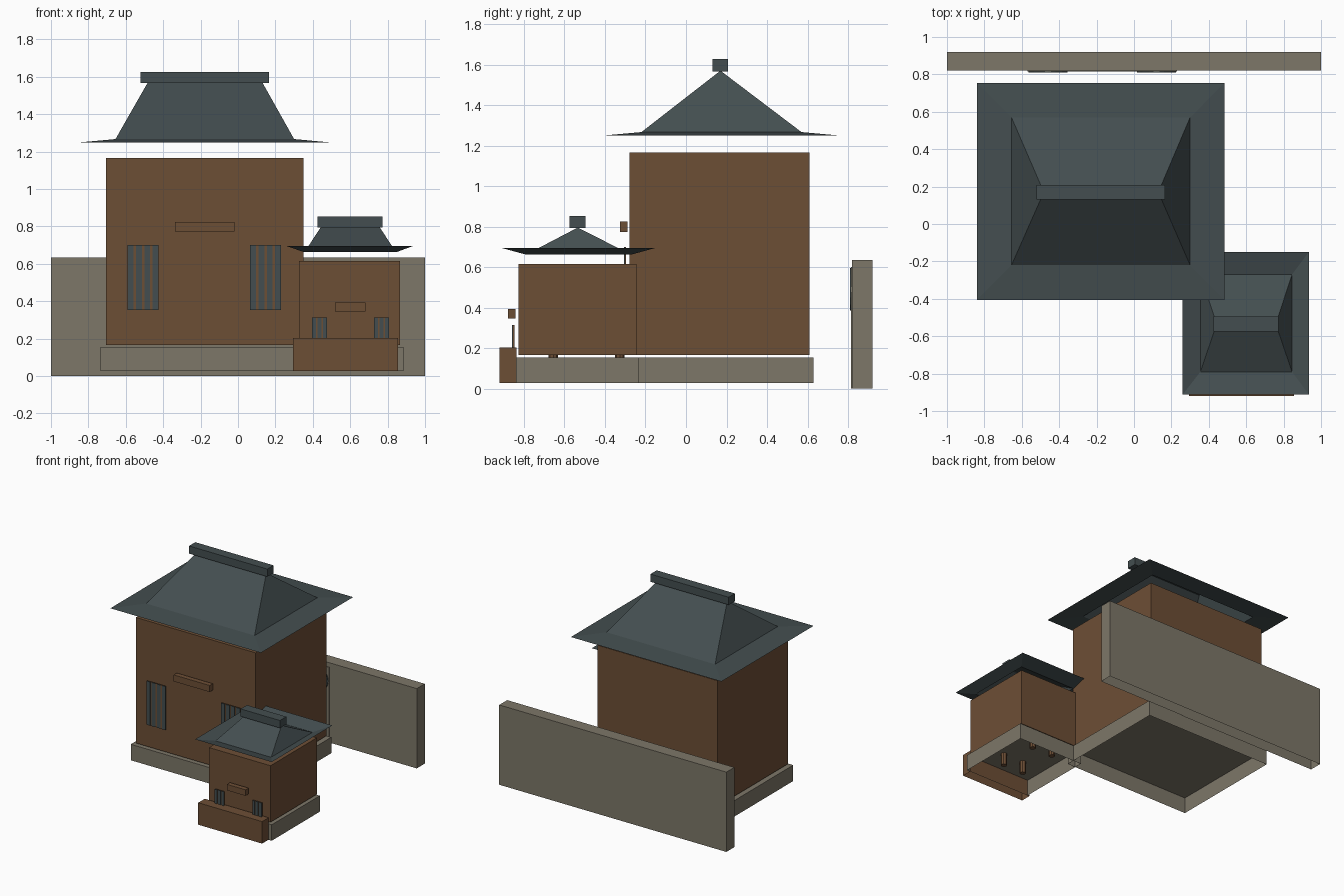
import bpy, bmesh, math

if "Cube" in bpy.data.objects:
    bpy.data.objects.remove(bpy.data.objects["Cube"])


def material(name, rgb):
    m = bpy.data.materials.new(name)
    m.diffuse_color = (*rgb, 1)
    m.use_nodes = True
    m.node_tree.nodes["Principled BSDF"].inputs["Base Color"].default_value = m.diffuse_color
    return m


STONE = material("warm grey stone", (0.205, 0.184, 0.139))
WOOD = material("brown timber", (0.152, 0.077, 0.036))
TILE = material("slate roof tile", (0.057, 0.076, 0.080))


def finish(name, bm, mat):
    mesh = bpy.data.meshes.new(name)
    bm.to_mesh(mesh)
    bm.free()
    mesh.materials.append(mat)
    ob = bpy.data.objects.new(name, mesh)
    bpy.context.collection.objects.link(ob)
    return ob


def box(name, x, y, z, mat, open_bottom=False):
    """Box from (min, max) ranges, optionally without its bottom face."""
    bm = bmesh.new()
    bmesh.ops.create_cube(bm, size=1)
    for v in bm.verts:
        v.co = [(r[0] + r[1]) / 2 + c * (r[1] - r[0]) for r, c in zip((x, y, z), v.co)]
    bm.normal_update()
    if open_bottom:
        low = [f for f in bm.faces if f.normal.z < -0.5]
        bmesh.ops.delete(bm, geom=low, context='FACES_ONLY')
    return finish(name, bm, mat)


def cylinder(name, centre, radius, depth, sides, mat, facing_front=False):
    bm = bmesh.new()
    bmesh.ops.create_cone(bm, cap_ends=True, segments=sides, radius1=radius,
                          radius2=radius, depth=depth)
    ob = finish(name, bm, mat)
    ob.location = centre
    if facing_front:
        ob.rotation_euler.x = math.pi / 2
    return ob


def hip_roof(name, outer, z_outer, inner, z_inner, ridge_x, ridge_y, z_ridge):
    """Open shell: flat eave skirt, then hipped slopes up to a ridge line."""
    bm = bmesh.new()

    def ring(r, z):
        x0, x1, y0, y1 = r
        return [bm.verts.new((x, y, z)) for x, y in ((x0, y0), (x1, y0), (x1, y1), (x0, y1))]

    o, i = ring(outer, z_outer), ring(inner, z_inner)
    a, b = [bm.verts.new((x, ridge_y, z_ridge)) for x in ridge_x]
    for k in range(4):
        n = (k + 1) % 4
        bm.faces.new((o[k], o[n], i[n], i[k]))
    bm.faces.new((i[0], i[1], b, a))
    bm.faces.new((i[1], i[2], b))
    bm.faces.new((i[2], i[3], a, b))
    bm.faces.new((i[3], i[0], a))
    return finish(name, bm, TILE)


def lattice_window(name, x, y_front, z, bars):
    """Timber plate with upright slate-coloured bars in front."""
    box(name + "_plate", x, (y_front + 0.005, y_front + 0.01), z, WOOD)
    pitch = (x[1] - x[0]) / (bars - 0.3)
    for k in range(bars):
        x0 = x[0] + k * pitch
        box(f"{name}_bar_{k + 1}", (x0, x0 + pitch * 0.7), (y_front, y_front + 0.005), z, TILE)


# Rear boundary wall with a shallow panel and two round plaques facing the hall
box("rear_wall", (-1, 1), (0.82, 0.92), (0, 0.635), STONE, True)
box("rear_wall_panel", (-0.57, 0.23), (0.815, 0.82), (0, 0.60), STONE, True)
for k, x in enumerate((-0.46, 0.12)):
    cylinder(f"rear_wall_plaque_{k + 1}", (x, 0.813, 0.49), 0.105, 0.006, 16, TILE, True)

# Main hall
box("main_base", (-0.735, 0.38), (-0.298, 0.63), (0.028, 0.155), STONE, True)
box("main_body", (-0.705, 0.35), (-0.278, 0.61), (0.165, 1.165), WOOD)
hip_roof("main_roof", (-0.84, 0.485, -0.405, 0.755), 1.25,
         (-0.655, 0.30, -0.22, 0.57), 1.267, (-0.482, 0.13), 0.17, 1.57)
box("main_ridge", (-0.522, 0.167), (0.13, 0.208), (1.566, 1.627), TILE)
box("main_sign", (-0.337, -0.02), (-0.327, -0.288), (0.773, 0.825), WOOD)
for side, x in (("left", (-0.59, -0.425)), ("right", (0.065, 0.23))):
    lattice_window(f"main_window_{side}", x, -0.306, (0.353, 0.70), 4)

# Small front hall
box("small_base", (0.31, 0.885), (-0.84, -0.235), (0.028, 0.155), STONE, True)
box("small_body", (0.326, 0.866), (-0.828, -0.245), (0.165, 0.615), WOOD)
hip_roof("small_roof", (0.26, 0.935, -0.912, -0.15), 0.695,
         (0.355, 0.845, -0.79, -0.27), 0.662, (0.442, 0.758), -0.535, 0.795)
box("small_ridge", (0.426, 0.772), (-0.575, -0.495), (0.793, 0.853), TILE)
box("small_sign", (0.519, 0.682), (-0.88, -0.842), (0.346, 0.394), WOOD)
for side, x in (("left", (0.395, 0.476)), ("right", (0.727, 0.808))):
    lattice_window(f"small_window_{side}", x, -0.858, (0.17, 0.314), 3)
box("front_step", (0.294, 0.856), (-0.92, -0.838), (0.028, 0.203), WOOD, True)

# Posts that stand inside the small hall and poke through its base
for i, x in enumerate((0.51, 0.69)):
    for j, y in enumerate((-0.655, -0.327)):
        cylinder(f"inner_post_{i}_{j}", (x, y, 0.22), 0.023, 0.32, 8, WOOD)
